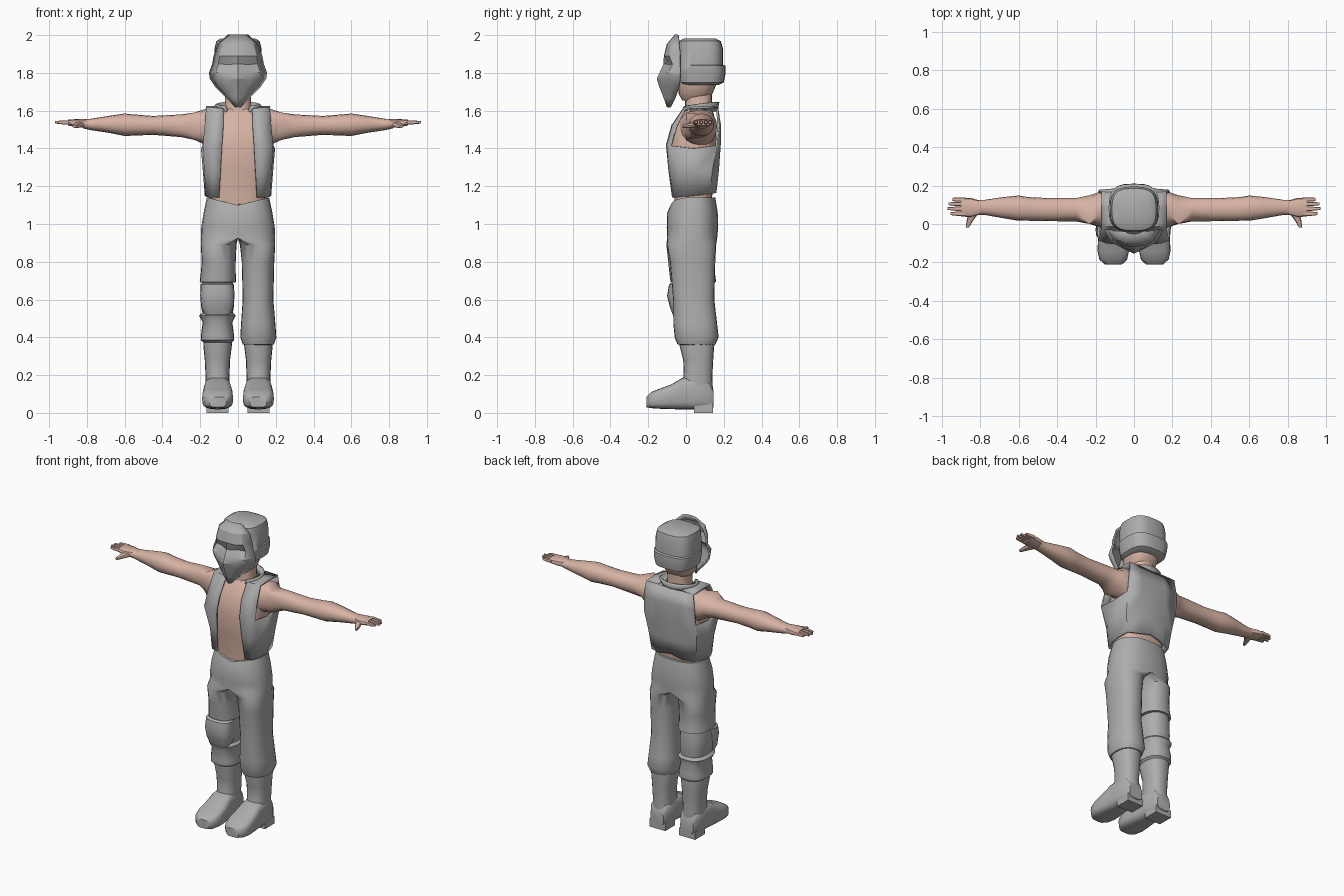
import bpy, bmesh, math
from mathutils import Matrix, Vector


def material(name, rgb):
    m = bpy.data.materials.new(name)
    m.diffuse_color = (*rgb, 1)
    return m


GREY = material("grey cloth", (0.42, 0.42, 0.42))
SKIN = material("skin", (0.68, 0.45, 0.37))


def finish(name, bm, mat, angle=40, thick=0):
    bmesh.ops.remove_doubles(bm, verts=bm.verts, dist=0.0005)
    bmesh.ops.recalc_face_normals(bm, faces=bm.faces)
    me = bpy.data.meshes.new(name)
    bm.to_mesh(me)
    bm.free()
    ob = bpy.data.objects.new(name, me)
    bpy.context.collection.objects.link(ob)
    me.materials.append(mat)
    if thick:
        mod = ob.modifiers.new("thickness", 'SOLIDIFY')
        mod.thickness, mod.offset = thick, 0
    bpy.ops.object.select_all(action='DESELECT')
    ob.select_set(True)
    bpy.context.view_layer.objects.active = ob
    bpy.ops.object.shade_smooth_by_angle(angle=math.radians(angle))
    return ob


def loft(bm, rings, axis='z', n=20, power=2.5, sx=1):
    """Skin rings (position, a0, a1, b0, b1); a ring with a0 == 0 is a half ring closed on the centre plane."""
    loops = []
    for p, a0, a1, b0, b1 in rings:
        loop = []
        for i in range(n):
            t = 2 * math.pi * i / n
            c, s = round(math.cos(t), 6), round(math.sin(t), 6)
            c = math.copysign(abs(c) ** (2 / power), c)
            s = math.copysign(abs(s) ** (2 / power), s)
            a = max(0, a1 * c) if a0 == 0 else (a0 + a1) / 2 + (a1 - a0) / 2 * c
            b = (b0 + b1) / 2 + (b1 - b0) / 2 * s
            x, y, z = {'z': (a, b, p), 'x': (p, a, b), 'y': (a, p, b)}[axis]
            loop.append(bm.verts.new((sx * x, y, z)))
        loops.append(loop)
    for l0, l1 in zip(loops, loops[1:]):
        for i in range(n):
            j = (i + 1) % n
            bm.faces.new((l0[i], l0[j], l1[j], l1[i]))
    bm.faces.new(loops[0])
    bm.faces.new(loops[-1])


def lofted(name, mat, rings, **kw):
    bm = bmesh.new()
    loft(bm, rings, **kw)
    return finish(name, bm, mat)


def grid(bm, rows, sx):
    """Quads between rows of points; None leaves a hole."""
    vs = [[p and bm.verts.new((sx * p[0], p[1], p[2])) for p in r] for r in rows]
    for r0, r1 in zip(vs, vs[1:]):
        for i in range(len(r0) - 1):
            q = (r0[i], r0[i + 1], r1[i + 1], r1[i])
            if all(q):
                bm.faces.new(q)


# Torso, neck and head
lofted("torso", SKIN, [(1.08, -.14, .14, -.06, .13), (1.16, -.145, .145, -.063, .14),
                       (1.28, -.155, .155, -.078, .15), (1.42, -.172, .172, -.088, .16),
                       (1.52, -.165, .165, -.062, .16), (1.59, -.14, .14, -.015, .145),
                       (1.61, -.09, .09, .0, .13)], n=24, power=3)
lofted("neck", SKIN, [(1.56, -.085, .085, -.01, .14), (1.62, -.07, .07, -.005, .135),
                      (1.72, -.07, .07, -.005, .14)])
lofted("head", SKIN, [(1.655, -.05, .05, -.02, .1), (1.69, -.085, .085, -.04, .14),
                      (1.76, -.1, .1, -.04, .17), (1.9, -.1, .1, -.04, .17)])

# Arms and hands
for sx, side in ((1, "left"), (-1, "right")):
    lofted(side + "_arm", SKIN, [(.12, -.04, .16, 1.40, 1.605), (.185, -.015, .165, 1.425, 1.605),
                                 (.23, .0, .15, 1.445, 1.59), (.3, .013, .135, 1.46, 1.58),
                                 (.45, .015, .135, 1.472, 1.572), (.55, .017, .14, 1.468, 1.58),
                                 (.6, .017, .148, 1.466, 1.585), (.68, .03, .14, 1.482, 1.573),
                                 (.78, .048, .125, 1.497, 1.557), (.82, .045, .125, 1.507, 1.555)],
           axis='x', n=16, power=2.2, sx=sx)
    bm = bmesh.new()
    loft(bm, [(.8, .05, .122, 1.508, 1.556), (.85, .035, .135, 1.512, 1.556),
              (.9, .04, .138, 1.522, 1.552)], axis='x', n=12, sx=sx)
    for y, tip in ((.128, .945), (.105, .965), (.08, .97), (.054, .955)):
        loft(bm, [(.88, y - .012, y + .011, 1.526, 1.55), (.93, y - .011, y + .01, 1.528, 1.548),
                  (tip, y - .007, y + .007, 1.532, 1.545)], axis='x', n=8, sx=sx)
    loft(bm, [(.06, .805, .86, 1.512, 1.545), (.02, .835, .87, 1.508, 1.535),
              (-.018, .858, .875, 1.508, 1.524)], axis='y', n=8, sx=sx)
    finish(side + "_hand", bm, SKIN)

# Sleeveless vest with open front and armholes
bm = bmesh.new()
for sx in (1, -1):
    grid(bm, [
        [(.1, -.068, 1.14), (.14, -.06, 1.14), (.165, -.01, 1.145), (.17, .05, 1.15),
         (.155, .125, 1.16), (.08, .155, 1.165), (0, .157, 1.185)],
        [(.092, -.087, 1.28), (.14, -.08, 1.28), (.173, -.035, 1.28), (.18, .05, 1.28),
         (.17, .135, 1.28), (.09, .168, 1.28), (0, .168, 1.28)],
        [(.084, -.1, 1.42), (.14, -.096, 1.42), (.182, -.08, 1.415), (.19, .04, 1.4),
         (.185, .16, 1.415), (.09, .178, 1.42), (0, .178, 1.42)],
        [(.077, -.072, 1.52), (.12, -.068, 1.52), (.175, -.05, 1.52), None,
         (.18, .172, 1.52), (.09, .18, 1.52), (0, .18, 1.52)],
        [(.075, -.015, 1.605), (.11, -.01, 1.61), (.168, -.005, 1.612), None,
         (.17, .165, 1.612), (.09, .165, 1.615), (0, .165, 1.61)]], sx)
    grid(bm, [[(.075, -.015, 1.605), (.11, -.01, 1.61), (.168, -.005, 1.612)],
              [(.08, .07, 1.615), (.115, .075, 1.618), (.17, .08, 1.618)],
              [(.09, .165, 1.615), (.125, .165, 1.614), (.17, .165, 1.612)]], sx)
finish("vest", bm, GREY, thick=.012)

# Flared collar, open at the front
bm = bmesh.new()
rows = [[], []]
for i in range(17):
    t = math.radians(-55 + 290 * i / 16)
    c, s = math.cos(t), math.sin(t)
    rows[0].append((.09 * c, .07 + .09 * s, 1.59 + .008 * s))
    rows[1].append((.118 * c, .07 + .1 * s, 1.633 + .013 * s))
grid(bm, rows, 1)
finish("collar", bm, GREY, thick=.014)

# Cap with a raised band
lofted("cap", GREY, [(1.735, -.095, .095, -.02, .17), (1.75, -.12, .12, -.035, .2),
                     (1.8, -.13, .13, -.04, .21), (1.838, -.132, .132, -.04, .208),
                     (1.842, -.126, .126, -.04, .195), (1.93, -.124, .124, -.04, .195),
                     (1.968, -.115, .115, -.035, .185), (1.983, -.09, .09, -.01, .155)], n=24, power=3)

# Faceted mask: height, half width, depths from ridge to rim
MASK = [(2.0, .05, -.055, -.053, -.047, -.04), (1.95, .105, -.098, -.093, -.078, -.035),
        (1.89, .125, -.112, -.11, -.085, -.03), (1.845, .133, -.115, -.078, -.068, -.03),
        (1.8, .15, -.135, -.118, -.092, -.03), (1.77, .145, -.15, -.12, -.085, -.03),
        (1.73, .118, -.138, -.112, -.08, -.035), (1.67, .058, -.114, -.108, -.088, -.055),
        (1.62, .012, -.097, -.094, -.088, -.08)]
bm = bmesh.new()
for sx in (1, -1):
    grid(bm, [[(f * w, y, z) for f, y in zip((0, .42, .76, 1), ys)] for z, w, *ys in MASK], sx)
finish("mask", bm, GREY, angle=25, thick=.01)

# Trousers: each leg rises into half of the hips; the right leg is cut at the knee
HIPS = [(.925, 0, .197, -.1, .165), (.98, 0, .195, -.102, .17), (1.06, 0, .182, -.1, .168),
        (1.14, 0, .165, -.078, .155)]
LEFT = [(.36, .045, .18, -.03, .145), (.362, .025, .19, -.045, .155), (.4, .012, .203, -.06, .173),
        (.47, .016, .198, -.067, .165), (.6, .025, .187, -.068, .15), (.8, .02, .192, -.085, .155),
        (.89, .01, .197, -.1, .16)]
RIGHT = [(.69, .03, .18, -.05, .13), (.692, .01, .203, -.082, .16), (.74, .012, .197, -.088, .153),
         (.8, .012, .192, -.094, .155), (.89, .008, .197, -.104, .16)]
bm = bmesh.new()
loft(bm, LEFT + HIPS, n=24, power=2.4)
loft(bm, RIGHT + HIPS, n=24, power=2.4, sx=-1)
bmesh.ops.delete(bm, geom=[f for f in bm.faces if all(abs(v.co.x) < 1e-5 for v in f.verts)],
                 context='FACES')
for v in bm.verts:
    if v.co.z > 1.13:  # waistline dips at the front
        v.co.z -= .04 * max(0, 1 - abs(v.co.x) / .165) if v.co.y < 0 else 0
finish("trousers", bm, GREY)

# Right knee wrap, knee pad and gathered lower leg
lofted("knee_wrap", GREY, [(.49, .035, .18, -.05, .14), (.56, .022, .195, -.065, .15),
                           (.64, .02, .195, -.07, .15), (.7, .03, .185, -.065, .145)], sx=-1)
lofted("knee_pad", GREY, [(.52, .04, .175, -.07, .0), (.56, .024, .195, -.085, .03),
                          (.62, .018, .2, -.1, .04), (.68, .022, .198, -.09, .04),
                          (.687, .03, .19, -.08, .03)], sx=-1)
lofted("lower_leg", GREY, [(.372, .035, .18, -.035, .145), (.385, .02, .197, -.055, .16),
                           (.42, .022, .195, -.058, .163), (.48, .03, .187, -.055, .15),
                           (.515, .012, .206, -.07, .16), (.525, .02, .197, -.06, .15),
                           (.535, .04, .18, -.05, .14)], sx=-1)

# Boots: shaft, foot and heel block
for sx, side in ((1, "left"), (-1, "right")):
    bm = bmesh.new()
    loft(bm, [(.06, .045, .172, -.02, .14), (.13, .045, .172, -.03, .142), (.2, .045, .172, -.012, .14),
              (.28, .042, .176, -.015, .144), (.36, .032, .184, -.035, .15),
              (.385, .034, .182, -.035, .15)], power=2.4, sx=sx)
    loft(bm, [(.146, .06, .155, .03, .12), (.12, .045, .17, .018, .17), (.03, .04, .177, .018, .19),
              (-.02, .036, .18, .018, .185), (-.08, .028, .187, .02, .15), (-.14, .026, .19, .022, .128),
              (-.185, .036, .18, .025, .11), (-.21, .062, .152, .03, .085)], axis='y', power=3.5, sx=sx)
    bmesh.ops.create_cube(bm, size=1, matrix=Matrix.Translation(Vector((sx * .108, .092, .025)))
                          @ Matrix.Diagonal((.115, .1, .05, 1)))
    finish(side + "_boot", bm, GREY)
